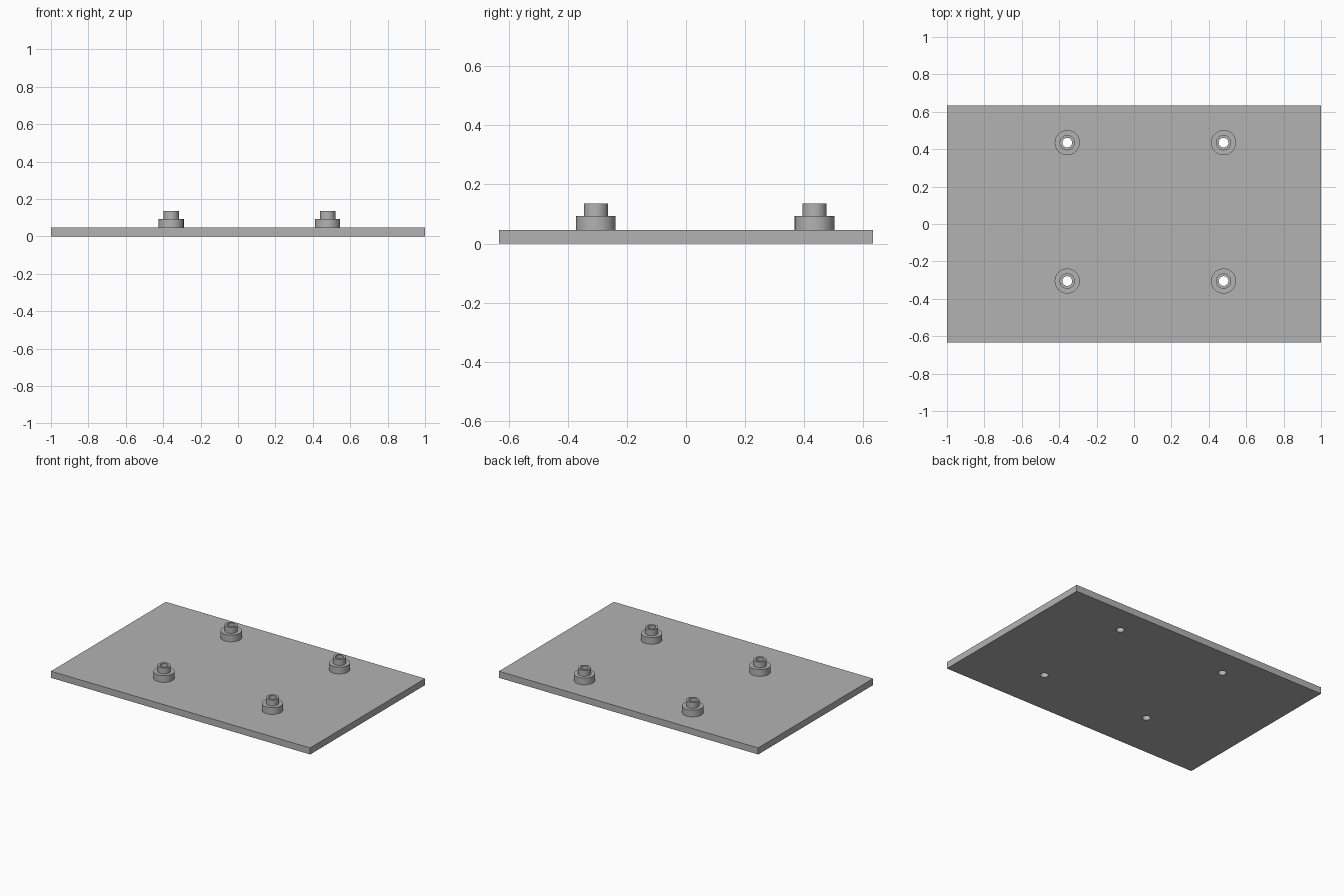
import bpy, bmesh, math
from mathutils import Matrix, Vector

if "Cube" in bpy.data.objects:
    bpy.data.objects.remove(bpy.data.objects["Cube"], do_unlink=True)

PLATE_X, PLATE_Y, PLATE_Z = 2.0, 1.266, 0.046
SHOULDER_Z, TOP_Z = 0.093, 0.135
FLANGE_R, NECK_R, HOLE_R = 0.067, 0.041, 0.026
SIDES = 48

grey = bpy.data.materials.new("plain grey")
grey.use_nodes = True
colour = (0.45, 0.45, 0.45, 1)
grey.diffuse_color = colour
grey.node_tree.nodes["Principled BSDF"].inputs["Base Color"].default_value = colour


def make_object(name, bm):
    mesh = bpy.data.meshes.new(name)
    bmesh.ops.recalc_face_normals(bm, faces=bm.faces)
    bm.to_mesh(mesh)
    bm.free()
    mesh.materials.append(grey)
    obj = bpy.data.objects.new(name, mesh)
    bpy.context.collection.objects.link(obj)
    return obj


def smooth(obj):
    bpy.ops.object.select_all(action="DESELECT")
    obj.select_set(True)
    bpy.context.view_layer.objects.active = obj
    bpy.ops.object.shade_smooth_by_angle(angle=math.radians(30))


# Base plate
bm = bmesh.new()
bmesh.ops.create_cube(bm, size=1)
bmesh.ops.scale(bm, vec=(PLATE_X, PLATE_Y, PLATE_Z), verts=bm.verts)
bmesh.ops.translate(bm, vec=(0, 0, PLATE_Z / 2), verts=bm.verts)
plate = make_object("base_plate", bm)

positions = {
    "front_right": (-0.357, -0.305),
    "front_left": (0.479, -0.305),
    "back_right": (-0.357, 0.435),
    "back_left": (0.479, 0.435),
}

# Drill the four through holes
bm = bmesh.new()
for x, y in positions.values():
    bmesh.ops.create_cone(bm, cap_ends=True, segments=SIDES, radius1=HOLE_R,
                          radius2=HOLE_R, depth=0.3, matrix=Matrix.Translation((x, y, 0)))
drill = make_object("hole_cutter", bm)
cut = plate.modifiers.new("holes", "BOOLEAN")
cut.operation = "DIFFERENCE"
cut.solver = "EXACT"
cut.object = drill
bpy.context.view_layer.objects.active = plate
bpy.ops.object.modifier_apply(modifier=cut.name)
bpy.data.objects.remove(drill, do_unlink=True)
smooth(plate)

# Stepped hollow bosses, turned from one profile
profile = [(HOLE_R, PLATE_Z), (FLANGE_R, PLATE_Z), (FLANGE_R, SHOULDER_Z),
           (NECK_R, SHOULDER_Z), (NECK_R, TOP_Z), (HOLE_R, TOP_Z)]
for name, (x, y) in positions.items():
    bm = bmesh.new()
    verts = [bm.verts.new((r, 0, z)) for r, z in profile]
    # The underside is left open where it sits on the plate
    edges = [bm.edges.new((verts[i], verts[(i + 1) % len(verts)]))
             for i in range(1, len(verts))]
    bmesh.ops.spin(bm, geom=verts + edges, cent=(0, 0, 0), axis=(0, 0, 1),
                   angle=math.tau, steps=SIDES, use_merge=True)
    bmesh.ops.remove_doubles(bm, verts=bm.verts, dist=0.0001)
    # Turn every face outward from the centre line of the wall
    boss = make_object(name + "_boss", bm)
    boss.location = Vector((x, y, 0))
    smooth(boss)
